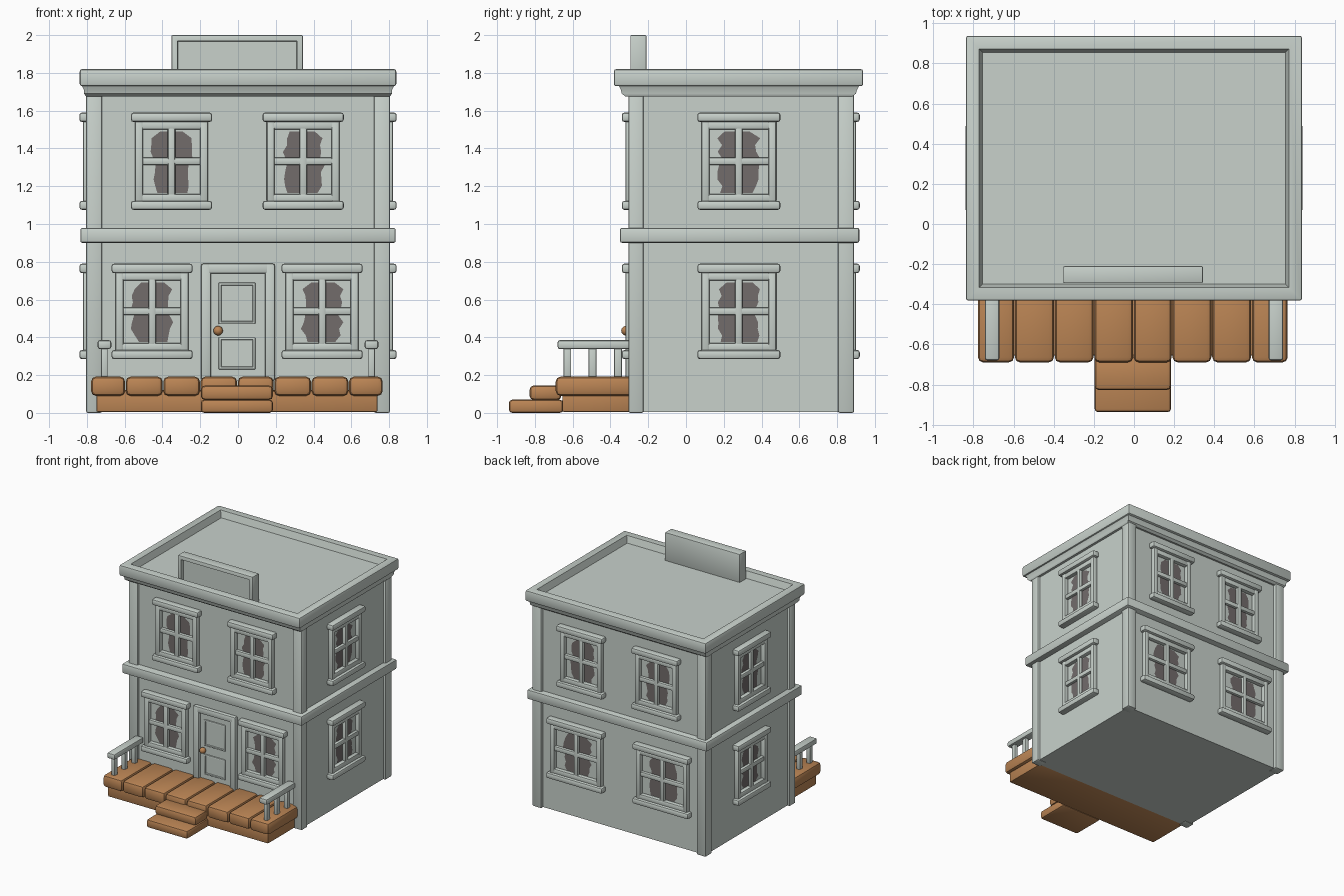
import bpy, bmesh, math, random
from mathutils import Matrix, Vector

if "Cube" in bpy.data.objects:
    bpy.data.objects.remove(bpy.data.objects["Cube"])

random.seed(4)


def material(name, color):
    m = bpy.data.materials.new(name)
    m.diffuse_color = (*color, 1)
    m.use_nodes = True
    m.node_tree.nodes["Principled BSDF"].inputs["Base Color"].default_value = m.diffuse_color
    return m


GREY = material("pale grey paint", (0.58, 0.64, 0.60))
BROWN = material("warm wood", (0.50, 0.235, 0.09))
DARK = material("dark glass", (0.17, 0.15, 0.148))

CY = 0.28                       # depth centre of the house
WX, WY0, WY1 = 0.785, -0.285, 0.865   # wall planes


def finish(bm, name, mat, world=None):
    bmesh.ops.recalc_face_normals(bm, faces=bm.faces)
    me = bpy.data.meshes.new(name)
    bm.to_mesh(me)
    bm.free()
    me.materials.append(mat)
    ob = bpy.data.objects.new(name, me)
    bpy.context.collection.objects.link(ob)
    if world:
        ob.matrix_world = world
    bpy.context.view_layer.objects.active = ob
    for o in bpy.context.selected_objects:
        o.select_set(False)
    ob.select_set(True)
    bpy.ops.object.shade_smooth_by_angle(angle=math.radians(35))
    return ob


def add_box(bm, x, y, z, bevel=0.0):
    """Box from (min, max) pairs, with rounded edges."""
    part = bmesh.new()
    bmesh.ops.create_cube(part, size=1)
    for v in part.verts:
        v.co = [(a + b) / 2 + c * (b - a) for (a, b), c in zip((x, y, z), v.co)]
    if bevel:
        bmesh.ops.bevel(part, geom=part.edges[:], offset=bevel, segments=2,
                        profile=0.5, affect='EDGES')
    tmp = bpy.data.meshes.new("tmp")
    part.to_mesh(tmp)
    part.free()
    bm.from_mesh(tmp)
    bpy.data.meshes.remove(tmp)


def box(name, mat, x, y, z, bevel=0.0, world=None):
    bm = bmesh.new()
    add_box(bm, x, y, z, bevel)
    return finish(bm, name, mat, world)


def inset_panel(name, x, y, z, side, depth, bevel=0.0):
    """Box whose front face (-y) has a sunken panel."""
    bm = bmesh.new()
    add_box(bm, x, y, z, bevel)
    bm.faces.ensure_lookup_table()
    front = max(bm.faces, key=lambda f: -f.normal.y * f.calc_area())
    bmesh.ops.inset_region(bm, faces=[front], thickness=side)
    bmesh.ops.inset_region(bm, faces=[front], thickness=0.004, depth=-depth)
    return finish(bm, name, GREY)


# House body and corner posts
box("walls", GREY, (-WX, WX), (WY0, WY1), (0.005, 1.75))
for sx in (-1, 1):
    for y0, y1 in ((-0.305, -0.225), (0.805, 0.89)):
        box("corner_post", GREY, sorted((sx * 0.72, sx * 0.805)), (y0, y1), (0, 1.70), 0.01)

# Belt between floors, frieze under the roof
box("floor_belt", GREY, (-0.835, 0.835), (-0.35, 0.918), (0.90, 0.98), 0.012)
bm = bmesh.new()
rings = []
for hx, hy, z in ((0.805, 0.60, 1.675), (0.815, 0.62, 1.69), (0.815, 0.625, 1.71), (0.83, 0.64, 1.74)):
    rings.append([bm.verts.new((sx * hx, CY + sy * hy, z))
                  for sx, sy in ((-1, -1), (1, -1), (1, 1), (-1, 1))])
for a, b in zip(rings, rings[1:]):
    for i in range(4):
        bm.faces.new((a[i], a[(i + 1) % 4], b[(i + 1) % 4], b[i]))
bm.faces.new(rings[0])
bm.faces.new(rings[-1])
finish(bm, "frieze", GREY)

# Cornice with a sunken roof deck
bm = bmesh.new()
add_box(bm, (-0.838, 0.838), (-0.382, 0.938), (1.73, 1.82), 0.012)
top = max(bm.faces, key=lambda f: f.normal.z * f.calc_area())
bmesh.ops.inset_region(bm, faces=[top], thickness=0.075)
bmesh.ops.inset_region(bm, faces=[top], thickness=0.025, depth=-0.055)
finish(bm, "cornice_and_roof", GREY)

# Raised board on the roof front
inset_panel("roof_board", (-0.352, 0.343), (-0.295, -0.21), (1.755, 2.0), 0.035, 0.025, 0.006)


def window(u, v0, v1, width, place):
    """Local x along the wall, z up, -y outward from the wall plane."""
    h = width / 2
    f = h - 0.022
    m = place @ Matrix.Translation((u, 0, 0))
    mid = (v0 + v1) / 2
    # Lintel and sill
    box("lintel", GREY, (-h, h), (-0.055, 0.01), (v1 - 0.05, v1), 0.014, m)
    box("sill", GREY, (-h, h), (-0.055, 0.01), (v0, v0 + 0.048), 0.014, m)
    # Frame and crossing bars
    bm = bmesh.new()
    for s in (-1, 1):
        add_box(bm, sorted((s * f, s * (f - 0.042))), (-0.036, 0.01), (v0 + 0.04, v1 - 0.04), 0.01)
    for z0 in (v0 + 0.04, v1 - 0.09):
        add_box(bm, (-f + 0.02, f - 0.02), (-0.032, 0.01), (z0, z0 + 0.045), 0.01)
    finish(bm, "window_frame", GREY, m)
    bm = bmesh.new()
    add_box(bm, (-0.02, 0.02), (-0.03, 0.005), (v0 + 0.07, v1 - 0.07), 0.01)
    add_box(bm, (-f + 0.03, f - 0.03), (-0.027, 0.005), (mid - 0.02, mid + 0.02), 0.01)
    finish(bm, "window_bars", GREY, m)
    # Dark glass between pale curtains, as uneven strips
    bm = bmesh.new()
    n = 9
    z0, z1 = v0 + 0.09, v1 - 0.10
    reach = 0.105 * width / 0.43
    for s in (-1, 1):
        edges = [reach + random.uniform(-0.022, 0.008) for _ in range(n + 1)]
        edges[0] -= 0.015
        edges[-1] -= 0.03
        rows = [(z0 + (z1 - z0) * i / n, e) for i, e in enumerate(edges)]
        vs = [(bm.verts.new((s * 0.012, -0.005, z)), bm.verts.new((s * e, -0.005, z)))
              for z, e in rows]
        for (a, b), (c, d) in zip(vs, vs[1:]):
            bm.faces.new((a, b, d, c) if s > 0 else (b, a, c, d))
    ob = finish(bm, "dark_pane", DARK, m)
    if ob.data.polygons[0].normal.y > 0:
        ob.data.flip_normals()


def wall(x, y, turn):
    return Matrix.Translation((x, y, 0)) @ Matrix.Rotation(math.radians(turn), 4, 'Z')


front, back = wall(0, WY0, 0), wall(0, WY1, 180)
right, left = wall(WX, CY, 90), wall(-WX, CY, -90)
UP, LOW = (1.075, 1.59), (0.285, 0.79)
for u in (-0.352, 0.345):
    window(u, *UP, 0.43, front)
    window(u, *UP, 0.43, back)
for u in (-0.455, 0.445):
    window(u, *LOW, 0.43, front)
for u in (-0.40, 0.40):
    window(u, *LOW, 0.52, back)
for side in (right, left):
    window(0, *UP, 0.44, side)
    window(0, *LOW, 0.44, side)

# Door frame, door leaf with two panels, knob
bm = bmesh.new()
for s in (-1, 1):
    add_box(bm, sorted((s * 0.143, s * 0.195)), (-0.32, -0.28), (0.17, 0.79), 0.01)
add_box(bm, (-0.18, 0.18), (-0.32, -0.28), (0.738, 0.79), 0.01)
finish(bm, "door_frame", GREY)
box("door", GREY, (-0.145, 0.145), (-0.296, -0.28), (0.17, 0.74))
for z0, z1 in ((0.47, 0.69), (0.23, 0.40)):
    inset_panel("door_panel", (-0.103, 0.092), (-0.306, -0.29), (z0, z1), 0.012, 0.008, 0.004)
bm = bmesh.new()
bmesh.ops.create_uvsphere(bm, u_segments=16, v_segments=10, radius=0.025,
                          matrix=Matrix.Translation((-0.105, -0.318, 0.435)))
finish(bm, "door_knob", BROWN)

# Porch base, planks and steps
box("porch_base", BROWN, (-0.75, 0.738), (-0.655, -0.28), (0.005, 0.12), 0.008)
cuts = (-0.78, -0.596, -0.397, -0.2, -0.003, 0.19, 0.388, 0.586, 0.768)
for a, b in zip(cuts, cuts[1:]):
    box("porch_plank", BROWN, (a + 0.002, b - 0.002), (-0.69, -0.27), (0.09, 0.192), 0.026)
box("lower_step", BROWN, (-0.197, 0.185), (-0.938, -0.65), (0, 0.07), 0.018)
box("upper_step", BROWN, (-0.197, 0.185), (-0.828, -0.66), (0.068, 0.145), 0.022)

# Porch railings
for s in (-1, 1):
    c = s * 0.707
    box("handrail", GREY, (c - 0.036, c + 0.036), (-0.68, -0.29), (0.338, 0.385), 0.012)
    for y in (-0.628, -0.495, -0.36):
        box("rail_post", GREY, (c - 0.017, c + 0.017), (y - 0.02, y + 0.02), (0.17, 0.35), 0.006)
